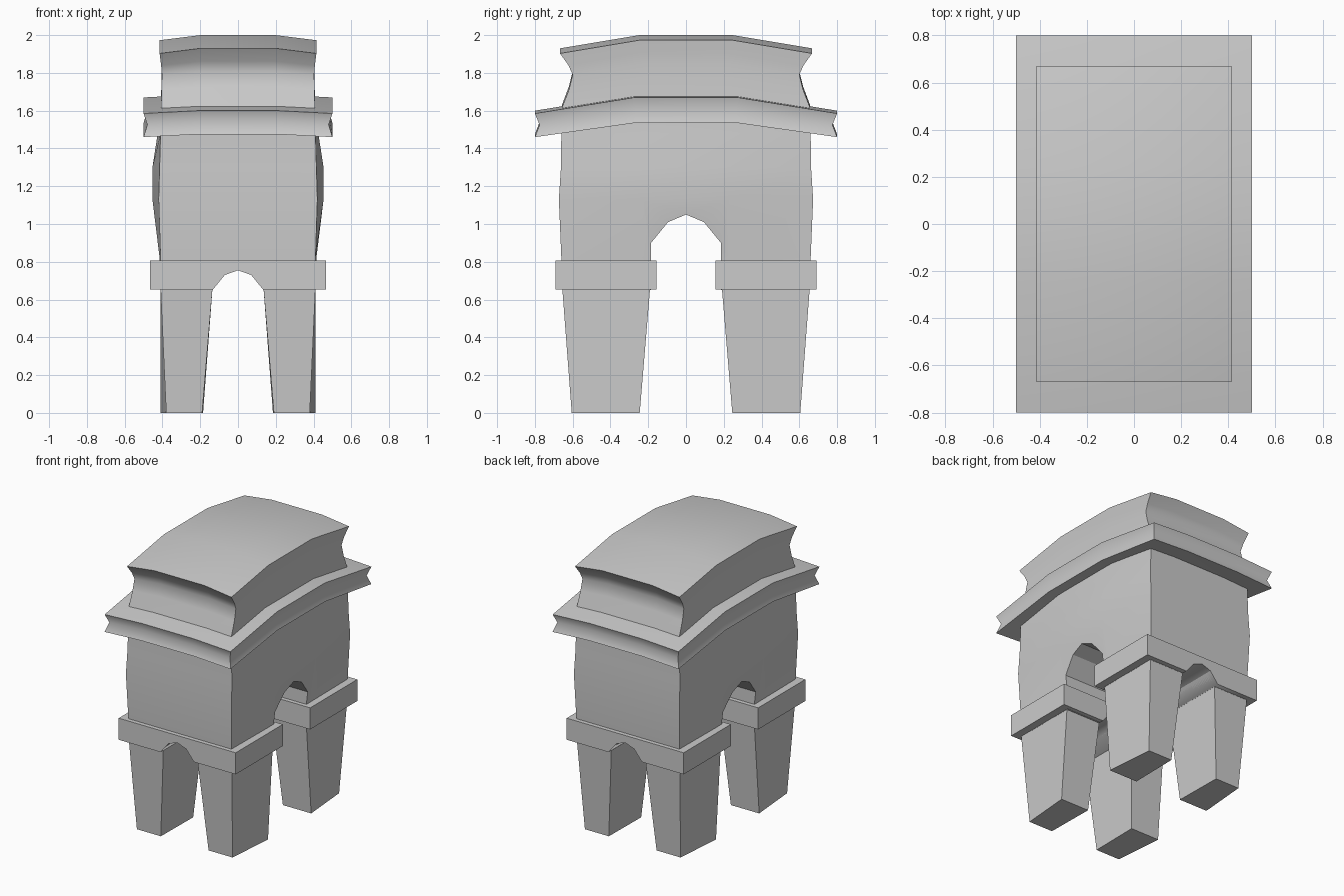
import bpy, bmesh

if "Cube" in bpy.data.objects:
    bpy.data.objects.remove(bpy.data.objects["Cube"])


def finish(name, bm, smooth=True):
    bmesh.ops.recalc_face_normals(bm, faces=bm.faces)
    me = bpy.data.meshes.new(name)
    bm.to_mesh(me)
    bm.free()
    ob = bpy.data.objects.new(name, me)
    bpy.context.collection.objects.link(ob)
    if smooth:
        shade(ob)
    return ob


def activate(ob):
    bpy.ops.object.select_all(action='DESELECT')
    ob.select_set(True)
    bpy.context.view_layer.objects.active = ob


def shade(ob):
    activate(ob)
    bpy.ops.object.shade_smooth_by_angle(angle=0.9)


def block(name, levels, bx=0.48, by=0.34):
    """Stacked rectangular rings. Level: z, corner half x, middle half x,
    half y, rise toward the middle along y, rise along x."""
    us, vs = (-1, -bx, bx, 1), (-1, -by, by, 1)
    rim = [(i, 0) for i in range(3)] + [(3, j) for j in range(3)] + \
          [(i, 3) for i in (3, 2, 1)] + [(0, j) for j in (3, 2, 1)]
    bm = bmesh.new()

    def point(i, j, lv):
        z, hx, mid, hy, ry, rx = lv
        inner = j in (1, 2)
        return bm.verts.new((us[i] * (mid if inner else hx), vs[j] * hy,
                             z + ry * inner + rx * (i in (1, 2))))

    rings = [{k: point(*k, lv) for k in rim} for lv in levels]
    for a, b in zip(rings, rings[1:]):
        for p, q in zip(rim, rim[1:] + rim[:1]):
            bm.faces.new((a[p], a[q], b[q], b[p]))
    for ring, lv in ((rings[0], levels[0]), (rings[-1], levels[-1])):
        g = dict(ring)
        for i in (1, 2):
            for j in (1, 2):
                g[i, j] = point(i, j, lv)
        for i in range(3):
            for j in range(3):
                bm.faces.new((g[i, j], g[i + 1, j], g[i + 1, j + 1], g[i, j + 1]))
    return finish(name, bm)


def extrude_profile(name, pts, axis):
    """Closed (across, z) outline extruded through the whole model."""
    bm = bmesh.new()
    ends = []
    for d in (-1, 1):
        ends.append([bm.verts.new((d, s, z) if axis == 'X' else (s, d, z)) for s, z in pts])
        bm.faces.new(ends[-1])
    n = len(pts)
    for k in range(n):
        m = (k + 1) % n
        bm.faces.new((ends[0][k], ends[0][m], ends[1][m], ends[1][k]))
    ob = finish(name, bm, False)
    ob.hide_render = True
    return ob


def cut(ob, cutter):
    mod = ob.modifiers.new("cut", 'BOOLEAN')
    mod.operation, mod.solver, mod.object = 'DIFFERENCE', 'EXACT', cutter
    activate(ob)
    bpy.ops.object.modifier_apply(modifier=mod.name)
    shade(ob)


# Arch openings: tall one across x, low one along y
side_cut = extrude_profile("side_arch_cutter", [
    (-.185, .5), (-.185, .9), (-.095, 1.01), (0, 1.05), (.095, 1.01), (.185, .9), (.185, .5)], 'X')
front_cut = extrude_profile("front_arch_cutter", [
    (-.14, .5), (-.135, .65), (-.07, .73), (0, .755), (.07, .73), (.135, .65), (.14, .5)], 'Y')

# Main body, bulging slightly at the long sides
body = block("body", [
    (.65, .41, .41, .655, 0, 0), (.82, .41, .415, .66, 0, 0),
    (1.13, .42, .453, .673, 0, 0), (1.3, .415, .453, .662, 0, 0),
    (1.48, .41, .425, .66, 0, 0), (1.57, .41, .42, .66, 0, 0)])
cut(body, side_cut)
cut(body, front_cut)

# Impost bands at front and back
for s, tag in ((-1, "front"), (1, "back")):
    bm = bmesh.new()
    bmesh.ops.create_cube(bm, size=1)
    for v in bm.verts:
        v.co = (v.co.x * .93, s * .4225 + v.co.y * .535, .73 + v.co.z * .155)
    cut(finish(tag + "_band", bm), front_cut)

# Four tapered legs
for sx in (-1, 1):
    for sy in (-1, 1):
        bm = bmesh.new()
        low = [bm.verts.new((sx * x, sy * y, 0)) for x, y in
               ((.19, .605), (.38, .605), (.41, .245), (.185, .245))]
        top = [bm.verts.new((sx * x, sy * y, .66)) for x, y in
               ((.135, .655), (.41, .655), (.41, .19), (.135, .19))]
        bm.faces.new(low)
        bm.faces.new(top)
        for k in range(4):
            m = (k + 1) % 4
            bm.faces.new((low[k], low[m], top[m], top[k]))
        finish(("left" if sx < 0 else "right") + ("_front" if sy < 0 else "_back") + "_leg", bm)

# Arched cornice with a hollowed edge
block("cornice", [
    (1.46, .5, .5, .8, .075, .015), (1.525, .48, .48, .775, .08, .015),
    (1.585, .5, .5, .8, .085, .015)], .42, .34)

# Attic with concave ends and an arched top
block("attic", [
    (1.58, .41, .41, .665, .06, .015), (1.62, .407, .407, .655, .06, .015),
    (1.71, .405, .405, .62, .06, .018), (1.79, .403, .403, .6, .06, .02),
    (1.84, .407, .407, .622, .065, .022), (1.903, .415, .415, .667, .07, .027)], .48, .37)

for c in (side_cut, front_cut):
    bpy.data.objects.remove(c)
